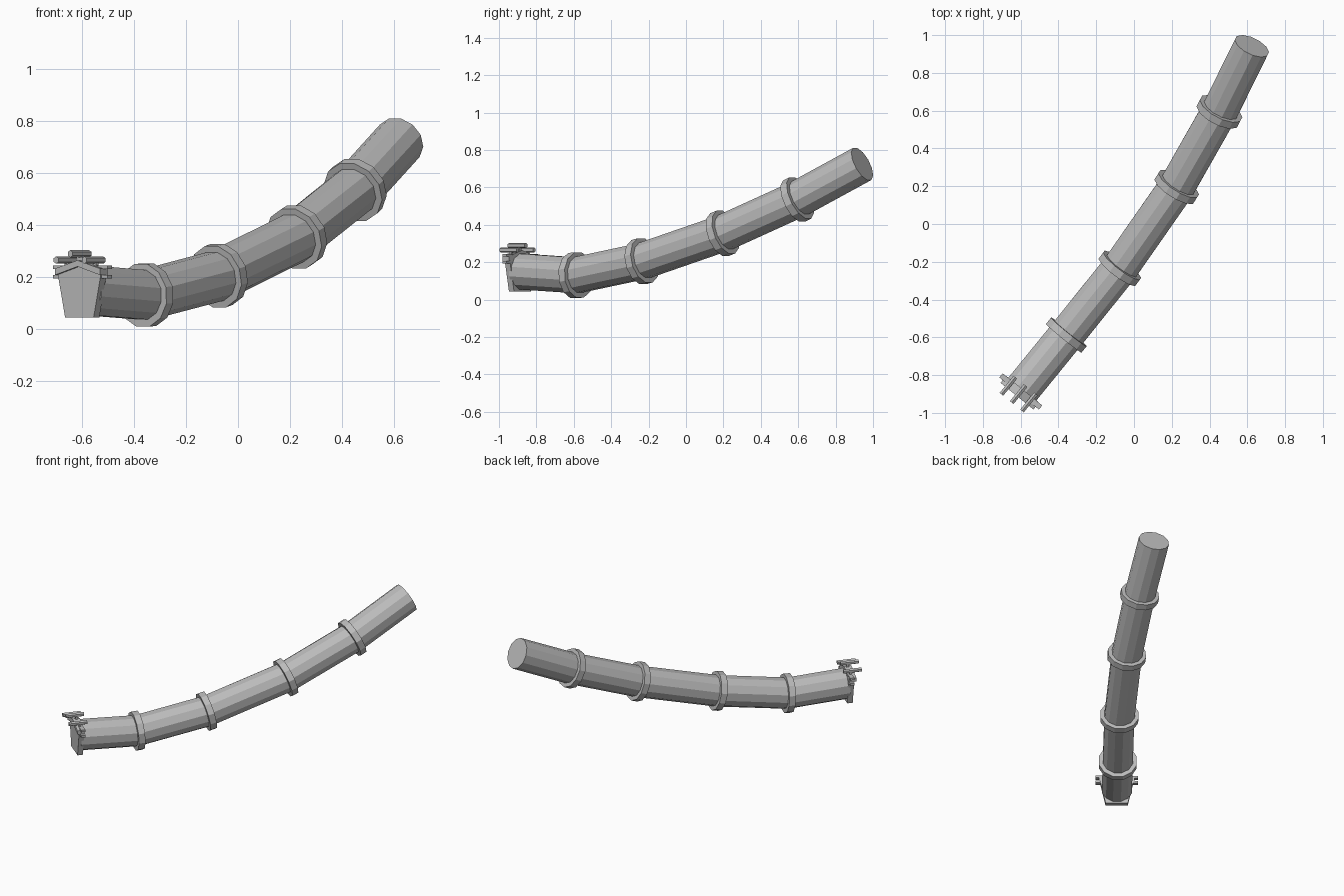
import bpy, bmesh, math
from mathutils import Vector, Matrix

if "Cube" in bpy.data.objects:
    bpy.data.objects.remove(bpy.data.objects["Cube"])

grey = bpy.data.materials.new("pipe_grey")
grey.diffuse_color = (0.5, 0.5, 0.5, 1)
grey.use_nodes = True
grey.node_tree.nodes["Principled BSDF"].inputs["Base Color"].default_value = grey.diffuse_color
UP = Vector((0, 0, 1))
SIDES = 12


def finish(name, bm):
    bmesh.ops.recalc_face_normals(bm, faces=bm.faces)
    me = bpy.data.meshes.new(name)
    bm.to_mesh(me)
    bm.free()
    me.materials.append(grey)
    ob = bpy.data.objects.new(name, me)
    bpy.context.collection.objects.link(ob)
    return ob


def sweep(name, stations, sides=SIDES):
    """Loft capped polygons through (centre, direction, radius) stations."""
    bm = bmesh.new()
    loops = []
    for c, d, r in stations:
        s = d.cross(UP).normalized()
        t = s.cross(d).normalized()
        loops.append([bm.verts.new(c + r * (s * math.cos(a) + t * math.sin(a)))
                      for a in ((i + 0.5) * math.tau / sides for i in range(sides))])
    for a, b in zip(loops, loops[1:]):
        for i in range(sides):
            j = (i + 1) % sides
            bm.faces.new((a[i], a[j], b[j], b[i]))
    bm.faces.new(loops[0])
    bm.faces.new(loops[-1])
    return finish(name, bm)


# Pipe centreline: mouth, four joints, far end
path = [Vector(p) for p in ((-0.60, -0.885, 0.150), (-0.358, -0.588, 0.130),
                            (-0.075, -0.235, 0.205), (0.226, 0.196, 0.354),
                            (0.452, 0.594, 0.535), (0.624, 0.942, 0.725))]
seg = [(b - a).normalized() for a, b in zip(path, path[1:])]
dirs = [seg[0]] + [(a + b).normalized() for a, b in zip(seg, seg[1:])] + [seg[-1]]
sweep("pipe", [(p, d, 0.099) for p, d in zip(path, dirs)])

# Joint collars
for k in range(1, 5):
    h = dirs[k] * 0.021
    sweep(f"collar_{k}", [(path[k] - h, dirs[k], 0.125), (path[k] + h, dirs[k], 0.125)])

# Mouth frame: local x across, y into the pipe, z up
n = Vector((0.63, 0.777, 0)).normalized()
u = n.cross(UP)
frame = Matrix((u, n, UP)).transposed().to_4x4()
frame.translation = Vector((-0.612, -0.902, 0))


def prism(name, outline, y0, y1):
    """Extrude an (across, height) outline from depth y0 to y1."""
    bm = bmesh.new()
    f = bm.faces.new([bm.verts.new((x, y0, z)) for x, z in outline])
    ext = bmesh.ops.extrude_face_region(bm, geom=[f])["geom"]
    bmesh.ops.translate(bm, vec=(0, y1 - y0, 0),
                        verts=[g for g in ext if isinstance(g, bmesh.types.BMVert)])
    bm.transform(frame)
    return finish(name, bm)


def box(name, x, z, w, h, y0, y1):
    return prism(name, [(x - w, z - h), (x + w, z - h), (x + w, z + h), (x - w, z + h)], y0, y1)


# Tapered end plate with peaked top
prism("end_plate", [(-0.071, 0.044), (0.071, 0.044), (0.108, 0.215),
                    (0, 0.255), (-0.108, 0.215)], 0, 0.035)
# Peaked trim along the top of the plate
prism("peak_trim", [(-0.112, 0.207), (0, 0.24), (0.112, 0.207),
                    (0.112, 0.232), (0, 0.264), (-0.112, 0.232)], -0.012, 0.035)
# Cross bars sticking out on both sides
for i, z in enumerate((0.2, 0.237)):
    box(f"cross_bar_{i + 1}", 0, z, 0.135, 0.007, 0.006, 0.034)

# Three short rods on posts above the plate
for name, x, z in (("left", -0.07, 0.265), ("middle", 0, 0.289), ("right", 0.07, 0.265)):
    c = frame @ Vector((x, 0.002, z))
    sweep(f"{name}_rod", [(c - n * 0.058, n, 0.014), (c + n * 0.058, n, 0.014)], 6)
    box(f"{name}_post", x, (z + 0.21) / 2, 0.008, (z - 0.21) / 2, 0.006, 0.022)
